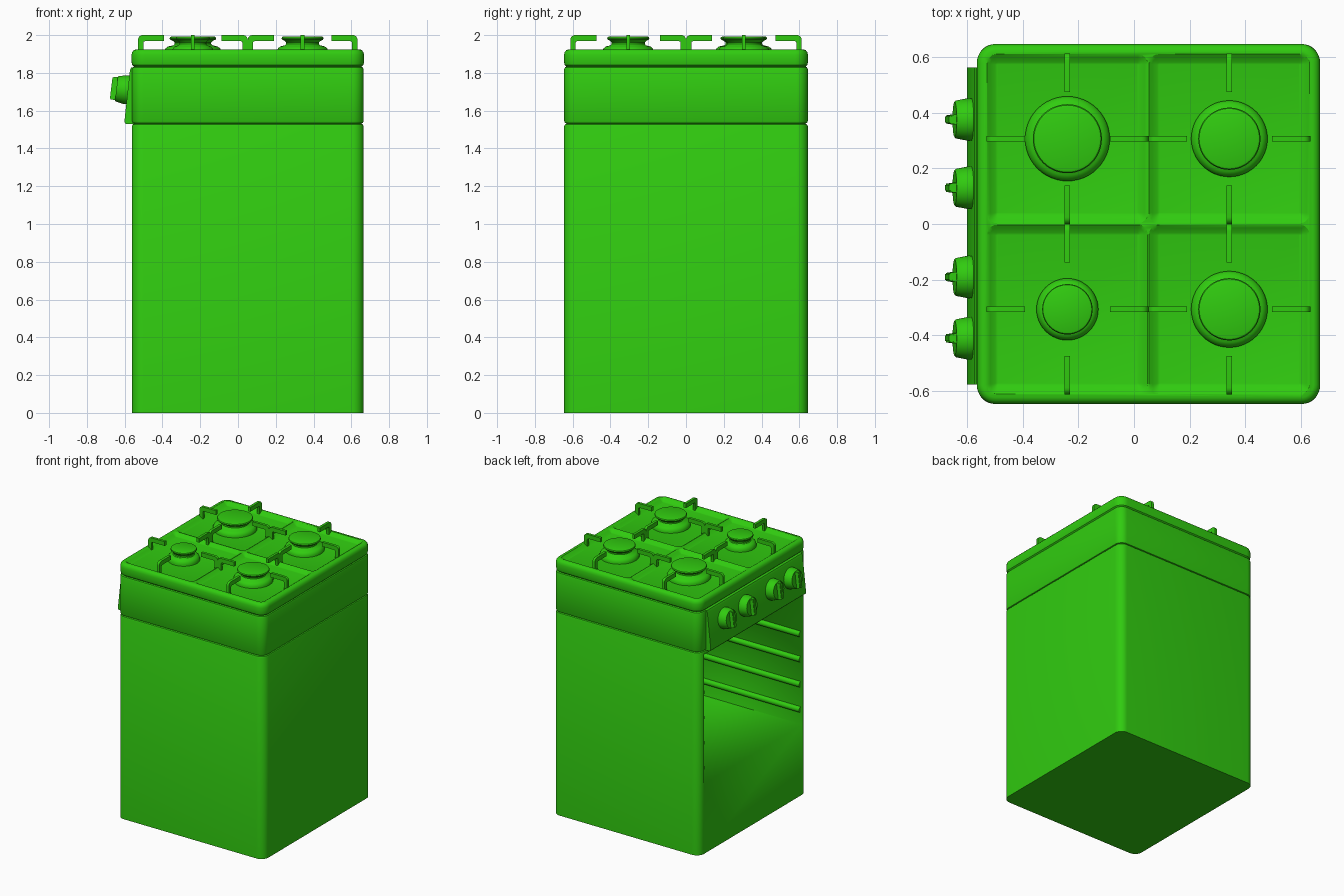
import bpy, bmesh, math
from mathutils import Matrix, Vector

if "Cube" in bpy.data.objects:
    bpy.data.objects.remove(bpy.data.objects["Cube"])

green = bpy.data.materials.new("green_enamel")
green.diffuse_color = (0.03, 0.6, 0.005, 1)
green.use_nodes = True
green.node_tree.nodes["Principled BSDF"].inputs["Base Color"].default_value = green.diffuse_color


def finish(name, bm, mat=Matrix(), angle=35):
    bmesh.ops.remove_doubles(bm, verts=bm.verts, dist=1e-5)
    bm.transform(mat)
    bmesh.ops.recalc_face_normals(bm, faces=bm.faces)
    me = bpy.data.meshes.new(name)
    bm.to_mesh(me)
    bm.free()
    ob = bpy.data.objects.new(name, me)
    bpy.context.collection.objects.link(ob)
    me.materials.append(green)
    bpy.ops.object.select_all(action='DESELECT')
    bpy.context.view_layer.objects.active = ob
    ob.select_set(True)
    bpy.ops.object.shade_smooth_by_angle(angle=math.radians(angle))
    return ob


def rounded_loft(name, cx, cy, hx, hy, rings, seg=8):
    """Stack rounded rectangles; rings are (inset, z, corner radius)."""
    bm = bmesh.new()
    loops = []
    for inset, z, r in rings:
        loop = []
        for q, (sx, sy) in enumerate([(1, 1), (-1, 1), (-1, -1), (1, -1)]):
            for i in range(seg + 1):
                a = math.pi / 2 * (q + i / seg)
                loop.append(bm.verts.new((
                    cx + sx * (hx - inset - r) + r * math.cos(a),
                    cy + sy * (hy - inset - r) + r * math.sin(a), z)))
        loops.append(loop)
    n = len(loops[0])
    for a, b in zip(loops, loops[1:]):
        for i in range(n):
            j = (i + 1) % n
            bm.faces.new((a[i], a[j], b[j], b[i]))
    bm.faces.new(loops[0])
    bm.faces.new(loops[-1])
    return finish(name, bm)


def lathe(name, profile, mat, steps=40):
    bm = bmesh.new()
    vs = [bm.verts.new((r, 0, z)) for r, z in profile]
    es = [bm.edges.new(p) for p in zip(vs, vs[1:])]
    bmesh.ops.spin(bm, geom=vs + es, cent=(0, 0, 0), axis=(0, 0, 1),
                   angle=2 * math.pi, steps=steps)
    return finish(name, bm, mat)


def extrude(name, pts, y0, y1, mat=Matrix()):
    """Extrude an x-z outline along y."""
    bm = bmesh.new()
    f = bm.faces.new([bm.verts.new((x, y0, z)) for x, z in pts])
    g = bmesh.ops.extrude_face_region(bm, geom=[f])["geom"]
    bmesh.ops.translate(bm, vec=(0, y1 - y0, 0),
                        verts=[v for v in g if isinstance(v, bmesh.types.BMVert)])
    return finish(name, bm, mat)


def cut(target, cutter):
    m = target.modifiers.new("cut", 'BOOLEAN')
    m.operation, m.solver, m.object = 'DIFFERENCE', 'EXACT', cutter
    bpy.context.view_layer.objects.active = target
    bpy.ops.object.modifier_apply(modifier=m.name)
    bpy.data.objects.remove(cutter)


CX, HX, HY = 0.052, 0.613, 0.645

# Oven body with open cavity on the left (-x) face
body = rounded_loft("oven_body", CX, 0, HX, HY, [
    (0, 0, .06), (0, 1.518, .06), (.004, 1.527, .056), (.014, 1.532, .046)])
cut(body, extrude("cavity_cutter", [(-.7, .53), (.6, .53), (.6, 1.505), (-.7, 1.505)],
                  -.585, .585))

# Shelf rails on both cavity walls
for s in (-1, 1):
    for z in (.64, .83, 1.02, 1.21):
        lathe("shelf_rail", [(0, 0), (.022, 0), (.022, 1.14), (0, 1.14)],
              Matrix.Translation((-.55, s * .585, z)) @ Matrix.Rotation(math.pi / 2, 4, 'Y'), 16)

# Upper casing
rounded_loft("upper_casing", CX, 0, HX, HY, [
    (.014, 1.531, .046), (.004, 1.536, .056), (0, 1.545, .06),
    (0, 1.82, .06), (.004, 1.829, .056), (.014, 1.834, .046)])

# Hob slab with bulged edge
hob = rounded_loft("hob_top", CX, 0, HX + .003, HY + .001, [
    (.014, 1.833, .055), (.004, 1.842, .065), (0, 1.86, .069), (0, 1.895, .069),
    (.004, 1.91, .065), (.012, 1.92, .057), (.024, 1.925, .045)])

# Slanted control panel
extrude("control_panel", [(-.55, 1.53), (-.594, 1.53), (-.60, 1.537), (-.60, 1.555),
                          (-.572, 1.815), (-.565, 1.828), (-.55, 1.83)], -.575, .562)

# Knobs with tapered finger grips
for y in (.375, .13, -.19, -.41):
    m = Matrix.Translation((-.573, y, 1.708)) @ Matrix.Rotation(math.radians(-83), 4, 'Y')
    lathe("knob", [(0, -.01), (.07, -.01), (.075, .004), (.077, .02),
                   (.068, .066), (.063, .071), (0, .071)], m)
    bm = bmesh.new()
    bmesh.ops.create_cube(bm, size=1)
    for v in bm.verts:
        t = 1 if v.co.z < 0 else .7
        v.co = Vector((v.co.x * (.126 if v.co.z < 0 else .118), v.co.y * .04 * t,
                       .06 if v.co.z < 0 else .099))
    bmesh.ops.bevel(bm, geom=bm.edges[:], offset=.004, segments=2, affect='EDGES')
    finish("knob_grip", bm, m)

# Four pans, each with a burner and four grate prongs
arc = [(.025 - .025 * math.cos(a), 1.975 + .025 * math.sin(a))
       for a in [math.pi / 2 * i / 6 for i in range(7)]]
prong = [(0, 1.90)] + arc + [(.138, 2.0), (.138, 1.968), (.038, 1.968),
                             (.031, 1.966), (.028, 1.96), (.028, 1.90)]
burner = [(1, 1.895), (1, 1.915), (.95, 1.93), (.86, 1.94), (.68, 1.946), (.64, 1.952),
          (.64, 1.962), (.7, 1.97), (.79, 1.976), (.815, 1.983), (.79, 1.99),
          (.74, 1.993), (0, 1.989)]
PX, PY = .2905, .306
for cx, cy, r in [(-.239, PY, .152), (-.239, -PY, .111), (.342, PY, .137), (.342, -PY, .137)]:
    cut(hob, rounded_loft("pan_cutter", cx, cy, PX - .002, PY - .002, [
        (.037, 1.903, .002), (.03, 1.905, .008), (.012, 1.917, .026),
        (0, 1.9255, .036), (0, 1.95, .036)]))
    lathe("burner", [(p * r, z) for p, z in burner], Matrix.Translation((cx, cy, 0)), 48)
    for k in range(4):
        h = PY if k % 2 else PX
        extrude("grate_prong", prong, -.01, .01,
                Matrix.Translation((cx, cy, 0)) @ Matrix.Rotation(k * math.pi / 2, 4, 'Z')
                @ Matrix.Translation((-h, 0, 0)))
